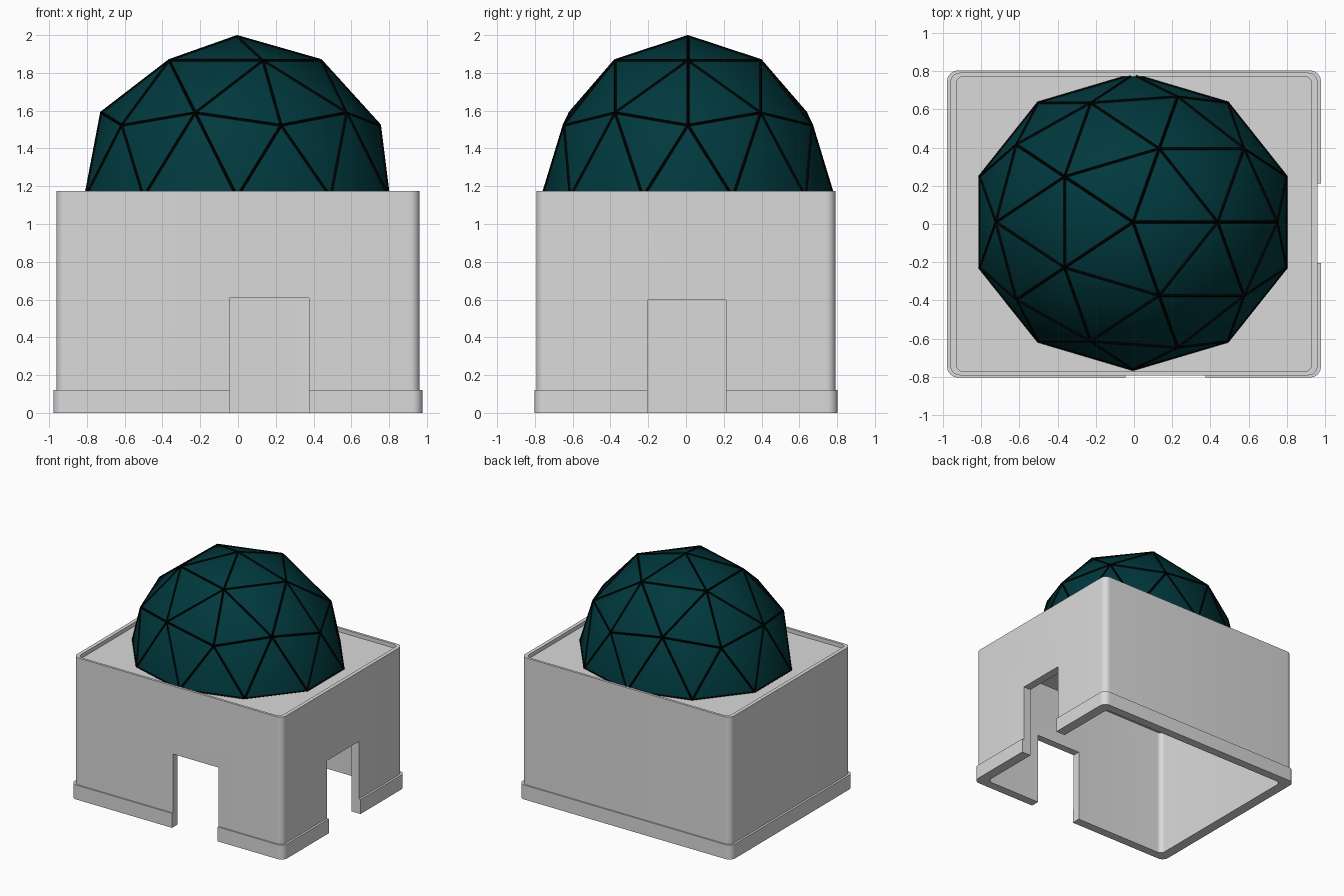
import bpy
import bmesh
import math

if "Cube" in bpy.data.objects:
    bpy.data.objects.remove(bpy.data.objects["Cube"], do_unlink=True)


def material(name, rgb):
    mat = bpy.data.materials.new(name)
    mat.use_nodes = True
    mat.diffuse_color = (*rgb, 1)
    mat.node_tree.nodes["Principled BSDF"].inputs["Base Color"].default_value = (*rgb, 1)
    return mat


GREY = material("pale grey plaster", (0.7, 0.7, 0.7))
TEAL = material("dark teal panel", (0, 0.04, 0.047))
BLACK = material("black strut", (0, 0, 0))


def add_object(name, bm, mat):
    mesh = bpy.data.meshes.new(name)
    bm.to_mesh(mesh)
    bm.free()
    mesh.materials.append(mat)
    obj = bpy.data.objects.new(name, mesh)
    bpy.context.collection.objects.link(obj)
    return obj


def activate(obj):
    bpy.ops.object.select_all(action="DESELECT")
    obj.select_set(True)
    bpy.context.view_layer.objects.active = obj


def rounded_rect(hx, hy, r, steps=8):
    """Counter-clockwise outline of a rectangle with round corners."""
    points = []
    for i, (sx, sy) in enumerate([(1, 1), (-1, 1), (-1, -1), (1, -1)]):
        for k in range(steps + 1):
            a = math.pi / 2 * (i + k / steps)
            points.append((sx * (hx - r) + r * math.cos(a), sy * (hy - r) + r * math.sin(a)))
    return points


def ring(name, section):
    """Closed ring skinned through (outline, height) pairs."""
    bm = bmesh.new()
    loops = [[bm.verts.new((x, y, z)) for x, y in outline] for outline, z in section]
    n = len(loops[0])
    for a, b in zip(loops, loops[1:] + loops[:1]):
        for i in range(n):
            j = (i + 1) % n
            bm.faces.new((a[i], a[j], b[j], b[i]))
    return add_object(name, bm, GREY)


def cut_box(target, low, high):
    """Cut a box-shaped opening."""
    bm = bmesh.new()
    bmesh.ops.create_cube(bm, size=1)
    for v in bm.verts:
        v.co = [h if c > 0 else l for c, l, h in zip(v.co, low, high)]
    cutter = add_object("doorway_cutter", bm, GREY)
    cutter.hide_render = True
    mod = target.modifiers.new("doorway", "BOOLEAN")
    mod.object = cutter
    mod.operation = "DIFFERENCE"
    mod.solver = "EXACT"
    activate(target)
    bpy.ops.object.modifier_apply(modifier=mod.name)
    bpy.data.objects.remove(cutter, do_unlink=True)


# Hollow walls with a plinth at the foot and a thinner parapet at the top
plinth = rounded_rect(0.978, 0.803, 0.055)
wall = rounded_rect(0.961, 0.792, 0.05)
parapet = rounded_rect(0.93, 0.772, 0.04)
room = rounded_rect(0.893, 0.73, 0.04)
walls = ring("walls", [(plinth, 0), (plinth, 0.12), (wall, 0.12), (wall, 1.175),
                       (parapet, 1.175), (parapet, 1.11), (room, 1.11), (room, 0)])

# Front and side doorways
cut_box(walls, (-0.044, -1, -0.1), (0.375, -0.6, 0.609))
cut_box(walls, (0.8, -0.205, -0.1), (1.1, 0.213, 0.598))
activate(walls)
bpy.ops.object.shade_smooth_by_angle(angle=math.radians(30))

# Flat roof set just below the parapet
bm = bmesh.new()
face = bm.faces.new([bm.verts.new((x, y, 1.09)) for x, y in rounded_rect(0.932, 0.774, 0.04)])
top = bmesh.ops.extrude_face_region(bm, geom=[face])["geom"]
for v in top:
    if isinstance(v, bmesh.types.BMVert):
        v.co.z = 1.143
bmesh.ops.recalc_face_normals(bm, faces=bm.faces)
add_object("roof", bm, GREY)


def half_dome(name, mat):
    """Upper half of a coarse triangulated sphere, squashed in depth."""
    bm = bmesh.new()
    bmesh.ops.create_icosphere(bm, subdivisions=2, radius=1)
    low = [v for v in bm.verts if v.co.z < -0.01]
    bmesh.ops.delete(bm, geom=low, context="VERTS")
    bmesh.ops.scale(bm, vec=(0.844, 0.771, 0.85), verts=bm.verts)
    bmesh.ops.translate(bm, vec=(-0.005, 0.01, 1.143), verts=bm.verts)
    return add_object(name, bm, mat)


# Dome panels with soft shading
panels = half_dome("dome_panels", TEAL)
activate(panels)
bpy.ops.object.shade_smooth()

# Struts along every dome edge
struts = half_dome("dome_struts", BLACK)
wire = struts.modifiers.new("struts", "WIREFRAME")
wire.thickness = 0.015
wire.offset = 0
wire.use_even_offset = True
wire.use_boundary = True
activate(struts)
bpy.ops.object.modifier_apply(modifier=wire.name)
